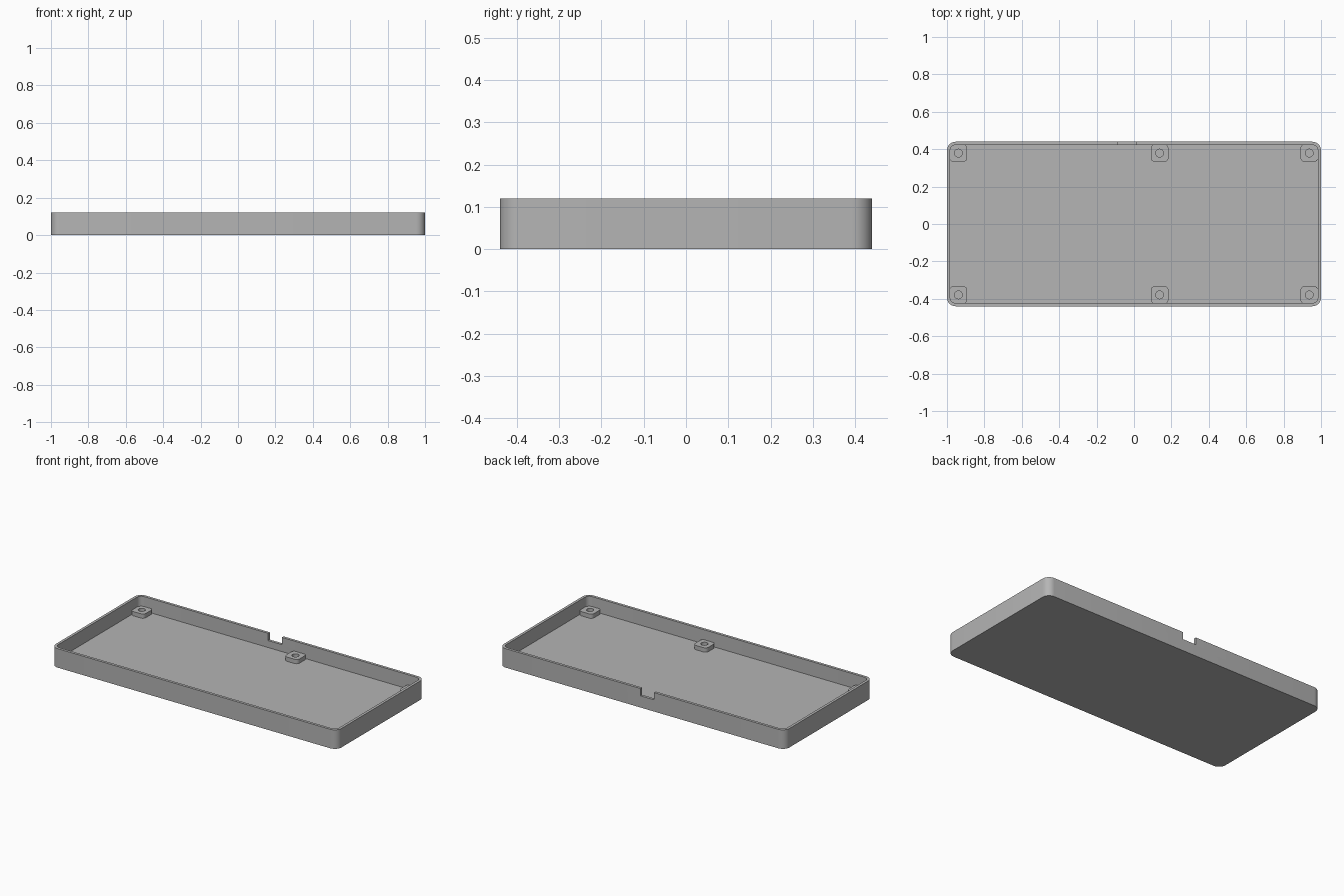
import bpy
import bmesh
from math import cos, sin, pi, radians

if "Cube" in bpy.data.objects:
    bpy.data.objects.remove(bpy.data.objects["Cube"], do_unlink=True)

CORNER_STEPS = 8
HALF_X, HALF_Y, HEIGHT = 1.0, 0.44, 0.12
WALL, FLOOR, RADIUS = 0.017, 0.03, 0.047
BOSS_HALF, BOSS_TOP, HOLE = 0.047, 0.057, 0.021

grey = bpy.data.materials.new("plain grey")
grey.use_nodes = True
grey.diffuse_color = (0.46, 0.46, 0.46, 1)
grey.node_tree.nodes["Principled BSDF"].inputs["Base Color"].default_value = (0.46, 0.46, 0.46, 1)


def rounded_ring(bm, hx, hy, r, z, cx=0, cy=0):
    """Ring of vertices around a rounded rectangle; hx = hy = r gives a circle."""
    ring = []
    for quarter, (sx, sy) in enumerate(((1, 1), (-1, 1), (-1, -1), (1, -1))):
        for i in range(CORNER_STEPS):
            # half-step offset keeps points distinct where corners meet
            a = (quarter + (i + 0.5) / CORNER_STEPS) * pi / 2
            if hx > r:
                a = (quarter + i / (CORNER_STEPS - 1)) * pi / 2
            ring.append(bm.verts.new((cx + sx * (hx - r) + r * cos(a),
                                      cy + sy * (hy - r) + r * sin(a), z)))
    return ring


def bridge(bm, a, b):
    n = len(a)
    for i in range(n):
        j = (i + 1) % n
        bm.faces.new((a[i], a[j], b[j], b[i]))


def finish(bm, name):
    bmesh.ops.recalc_face_normals(bm, faces=bm.faces)
    mesh = bpy.data.meshes.new(name)
    bm.to_mesh(mesh)
    bm.free()
    mesh.materials.append(grey)
    obj = bpy.data.objects.new(name, mesh)
    bpy.context.collection.objects.link(obj)
    return obj


def select_only(obj):
    bpy.ops.object.select_all(action='DESELECT')
    obj.select_set(True)
    bpy.context.view_layer.objects.active = obj


def smooth(obj):
    select_only(obj)
    bpy.ops.object.shade_smooth_by_angle(angle=radians(30))


# Open tray: outer wall, rim, inner wall, floor
bm = bmesh.new()
inner = (HALF_X - WALL, HALF_Y - WALL, RADIUS - WALL)
rings = [rounded_ring(bm, HALF_X, HALF_Y, RADIUS, 0),
         rounded_ring(bm, HALF_X, HALF_Y, RADIUS, HEIGHT),
         rounded_ring(bm, *inner, HEIGHT),
         rounded_ring(bm, *inner, FLOOR)]
for lower, upper in zip(rings, rings[1:]):
    bridge(bm, lower, upper)
bm.faces.new(rings[0])
bm.faces.new(rings[-1])
tray = finish(bm, "tray")

# Cable notch in the back wall
bpy.ops.mesh.primitive_cube_add(size=1, location=(-0.037, HALF_Y, HEIGHT))
cutter = bpy.context.object
cutter.name = "notch_cutter"
cutter.scale = (0.096, 0.1, 0.092)
cutter.hide_render = True
select_only(tray)
cut = tray.modifiers.new("notch", 'BOOLEAN')
cut.object = cutter
cut.operation = 'DIFFERENCE'
cut.solver = 'EXACT'
bpy.ops.object.modifier_apply(modifier=cut.name)
bpy.data.objects.remove(cutter, do_unlink=True)
smooth(tray)

# Screw bosses: rounded blocks with a round hole down to the floor
for x, place in ((-0.939, "right"), (0.137, "middle"), (0.937, "left")):
    for side, end in ((-1, "front"), (1, "back")):
        y = side * 0.379
        bm = bmesh.new()
        base = FLOOR - 0.005
        loops = [rounded_ring(bm, BOSS_HALF, BOSS_HALF, 0.022, base, x, y),
                 rounded_ring(bm, BOSS_HALF, BOSS_HALF, 0.022, BOSS_TOP, x, y),
                 rounded_ring(bm, HOLE, HOLE, HOLE, BOSS_TOP, x, y),
                 rounded_ring(bm, HOLE, HOLE, HOLE, base, x, y)]
        for k in range(4):
            bridge(bm, loops[k], loops[(k + 1) % 4])
        smooth(finish(bm, f"screw_boss_{end}_{place}"))
